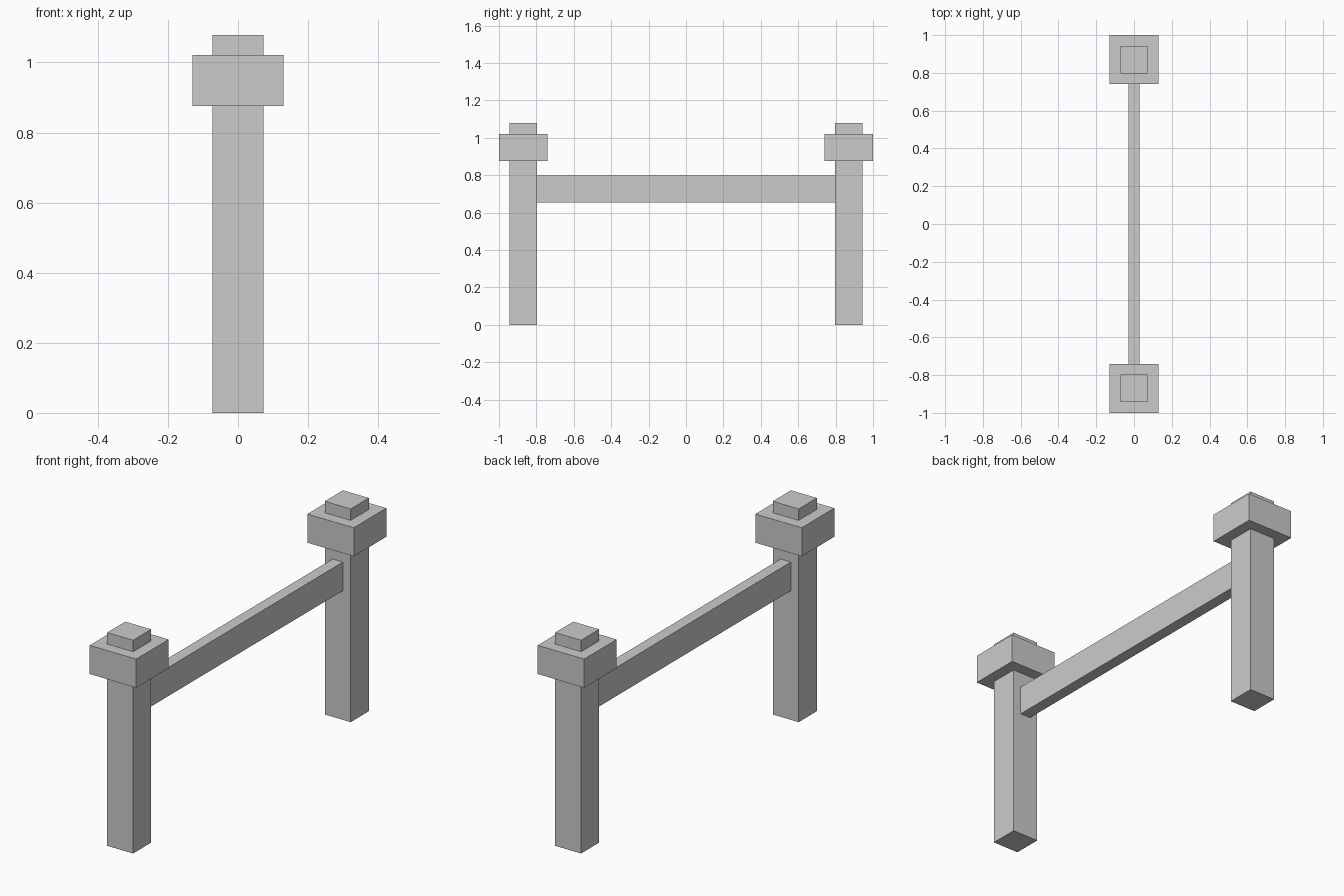
import bpy
import bmesh

if "Cube" in bpy.data.objects:
    bpy.data.objects.remove(bpy.data.objects["Cube"])


def make_object(name, bm):
    bmesh.ops.recalc_face_normals(bm, faces=bm.faces[:])
    mesh = bpy.data.meshes.new(name)
    bm.to_mesh(mesh)
    bm.free()
    obj = bpy.data.objects.new(name, mesh)
    bpy.context.collection.objects.link(obj)
    return obj


def square_column(name, y, profile):
    """Stack square rings of (half width, z) into a closed column."""
    bm = bmesh.new()
    corners = [(-1, -1), (1, -1), (1, 1), (-1, 1)]
    rings = [[bm.verts.new((r * cx, y + r * cy, z)) for cx, cy in corners]
             for r, z in profile]
    for low, high in zip(rings, rings[1:]):
        for i in range(4):
            j = (i + 1) % 4
            bm.faces.new((low[i], low[j], high[j], high[i]))
    bm.faces.new(rings[0][::-1])
    bm.faces.new(rings[-1])
    return make_object(name, bm)


POST, CAP = 0.0725, 0.13
CENTRE = 1.0 - CAP

# Posts: shaft, wide cap block and small top block
profile = [(POST, 0), (POST, 0.876), (CAP, 0.876),
           (CAP, 1.021), (POST, 1.021), (POST, 1.079)]
for name, side in (("front_post", -1), ("back_post", 1)):
    square_column(name, side * CENTRE, profile)

# Rail spanning between the inner faces of the posts
bm = bmesh.new()
bmesh.ops.create_cube(bm, size=1)
bmesh.ops.scale(bm, vec=(0.058, 2 * (CENTRE - POST), 0.145), verts=bm.verts[:])
rail = make_object("rail", bm)
rail.location.z = 0.726
